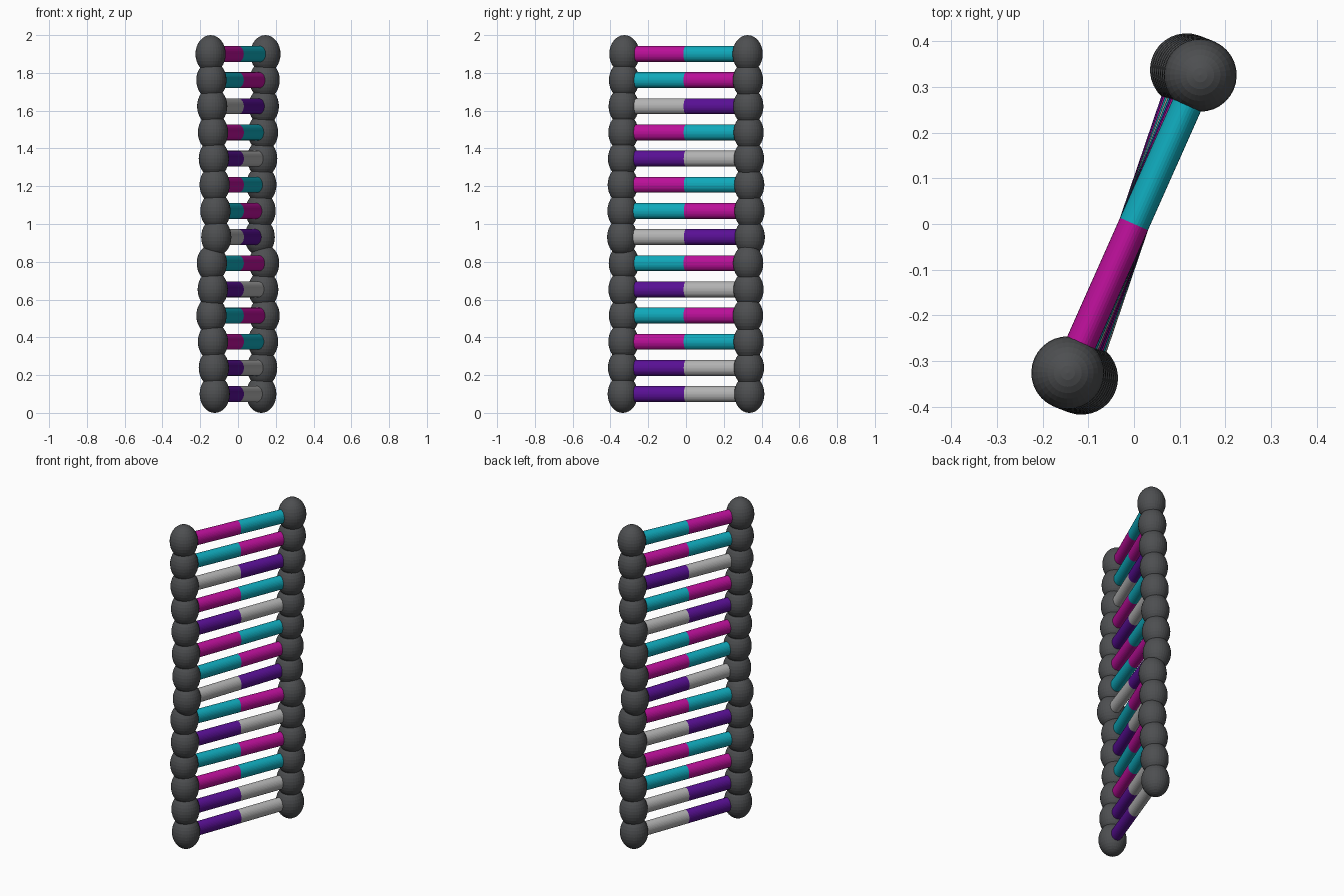
import bpy
from math import sin, cos, radians, pi
from mathutils import Matrix

if "Cube" in bpy.data.objects:
    bpy.data.objects.remove(bpy.data.objects["Cube"])

R, BALL, ROD, STRETCH = 0.357, 0.08, 0.0335, 1.25
COLOURS = {"M": (0.50, 0.005, 0.32, 1), "C": (0.005, 0.40, 0.50, 1),
           "G": (0.45, 0.45, 0.45, 1), "P": (0.10, 0.005, 0.30, 1),
           "B": (0.075, 0.078, 0.082, 1)}
PAIR = {"M": "C", "C": "M", "G": "P", "P": "G"}
FRONT_BASES = "PPMCPCGCMPMGCM"          # bottom to top
# twist of each rung away from the y axis, in degrees, bottom to top
TWIST = [20.2, 21.0, 21.8, 23.2, 22.0, 22.8] + [18.8 + 0.74 * i for i in range(8)]


def material(key):
    m = bpy.data.materials.new("paint_" + key)
    m.diffuse_color = COLOURS[key]
    m.use_nodes = True
    m.node_tree.nodes["Principled BSDF"].inputs["Base Color"].default_value = m.diffuse_color
    return m


MATS = {k: material(k) for k in COLOURS}


def finish(name, key, matrix):
    o = bpy.context.object
    o.name = name
    o.matrix_world = matrix
    o.data.materials.append(MATS[key])


for i, base in enumerate(FRONT_BASES):
    z = 0.1 + i * 1.8 / 13
    for side, key in ((-1, base), (1, PAIR[base])):
        tag = "front" if side < 0 else "back"
        frame = (Matrix.Translation((0, 0, z)) @ Matrix.Diagonal((1, 1, STRETCH, 1))
                 @ Matrix.Rotation(-radians(TWIST[i]), 4, "Z"))
        # backbone ball
        bpy.ops.mesh.primitive_uv_sphere_add(segments=32, ring_count=16, radius=BALL)
        finish(f"{tag}_backbone_ball_{i}", "B", frame @ Matrix.Translation((0, side * R, 0)))
        # half rung, slightly flattened sideways
        bpy.ops.mesh.primitive_cylinder_add(vertices=32, radius=ROD, depth=R)
        finish(f"{tag}_half_rung_{i}", key, frame @ Matrix.Translation((0, side * R / 2, 0))
               @ Matrix.Rotation(pi / 2, 4, "X"))
